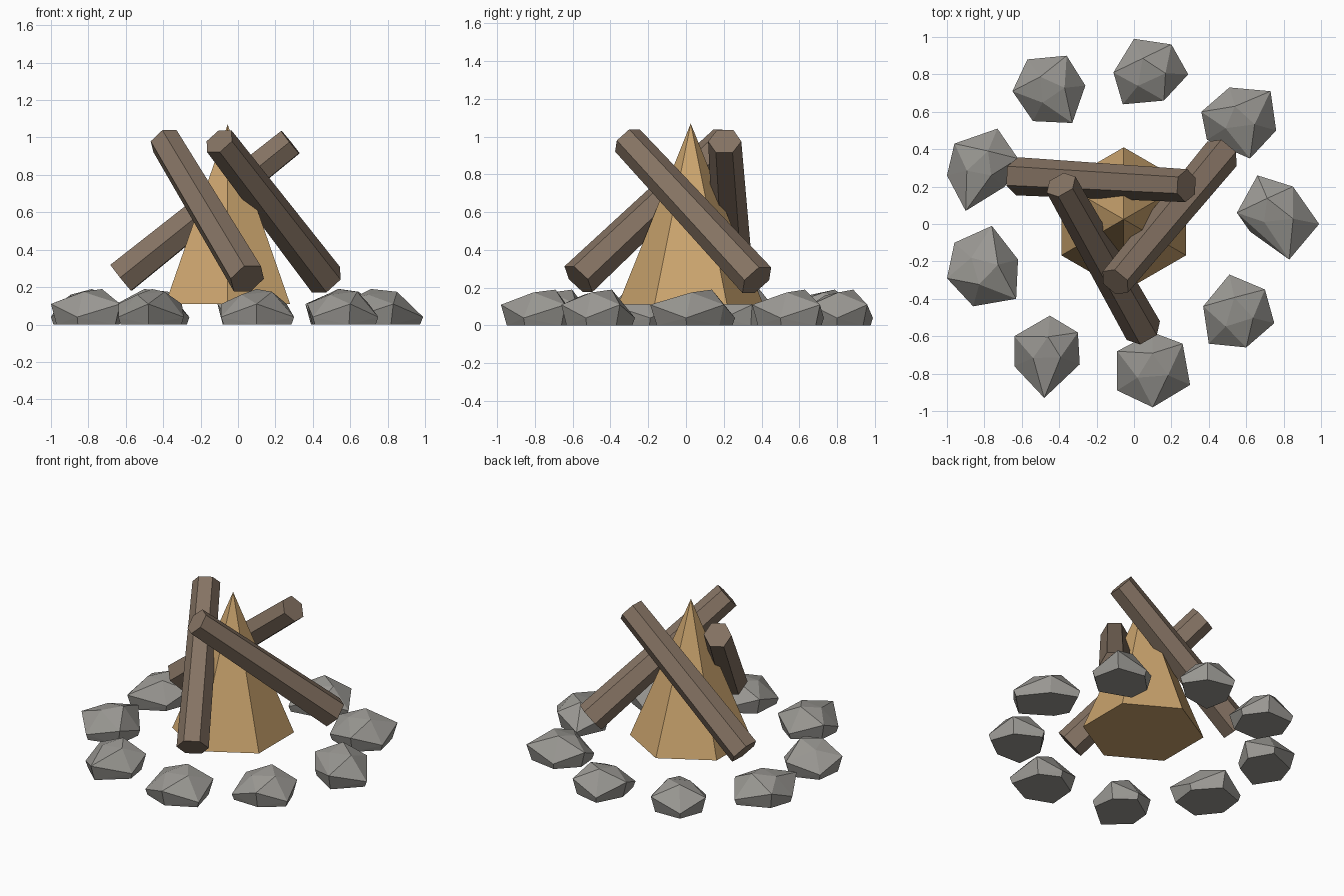
import bpy, bmesh, math
from mathutils import Vector

if "Cube" in bpy.data.objects:
    bpy.data.objects.remove(bpy.data.objects["Cube"])


def material(name, rgb):
    def lin(c):
        c /= 255
        return ((c + 0.055) / 1.055) ** 2.4 if c > 0.04 else c / 12.92
    m = bpy.data.materials.new(name)
    m.diffuse_color = (*[lin(c) for c in rgb], 1)
    m.use_nodes = True
    m.node_tree.nodes["Principled BSDF"].inputs["Base Color"].default_value = m.diffuse_color
    return m


BARK = material("bark brown", (133, 115, 99))
KINDLING = material("kindling tan", (203, 164, 110))
STONE = material("stone grey", (155, 153, 148))


def hull_object(name, points, mat):
    """Flat-faced convex solid around the points."""
    bm = bmesh.new()
    for p in points:
        bm.verts.new(p)
    res = bmesh.ops.convex_hull(bm, input=bm.verts[:])
    loose = [v for v in bm.verts if not v.link_faces]
    bmesh.ops.delete(bm, geom=loose, context='VERTS')
    bmesh.ops.dissolve_limit(bm, angle_limit=0.01, verts=bm.verts[:], edges=bm.edges[:])
    bmesh.ops.recalc_face_normals(bm, faces=bm.faces[:])
    mesh = bpy.data.meshes.new(name)
    bm.to_mesh(mesh)
    bm.free()
    mesh.materials.append(mat)
    obj = bpy.data.objects.new(name, mesh)
    bpy.context.collection.objects.link(obj)
    return obj


def hex_ring(center, u, v, r):
    return [center + r * (math.cos(k * math.pi / 3) * u + math.sin(k * math.pi / 3) * v)
            for k in range(6)]


X, Y, Z = Vector((1, 0, 0)), Vector((0, 1, 0)), Vector((0, 0, 1))

# Kindling cone: six-sided, pointed
hull_object("kindling_cone",
            hex_ring(Vector((-0.055, 0.025, 0.11)), Y, X, 0.385)
            + [Vector((-0.055, 0.025, 1.07))], KINDLING)

# Leaning logs: tapered six-sided prisms, thick end low
LOGS = [((-0.625, 0.255, 0.25), (0.28, 0.205, 0.975)),
        ((0.05, -0.57, 0.245), (-0.39, 0.21, 0.98)),
        ((0.47, 0.375, 0.24), (-0.10, -0.31, 0.98))]
for i, (low, high) in enumerate(LOGS):
    low, high = Vector(low), Vector(high)
    axis = (high - low).normalized()
    side = axis.cross(Z).normalized()
    up = side.cross(axis)
    hull_object(f"log_{i + 1}",
                hex_ring(low, side, up, 0.102) + hex_ring(high, side, up, 0.088), BARK)


def stone(name, outline, low):
    """Rock with a flat foot, a zigzag waist and a three-point crown."""
    c = sum((Vector(p) for p in outline), Vector((0, 0))) / 6
    pts = []
    crown = [0.19, 0.175, 0.16]
    for k, p in enumerate(outline):
        d = Vector(p) - c
        is_low = k % 2 == low
        pts.append((*p, 0.04 if is_low else 0.11))
        pts.append((*(c + d * (0.93 if is_low else 0.85)), 0))
        if is_low:
            pts.append((*(c + d * 0.42), crown[k // 2]))
    hull_object(name, pts, STONE)


# Ring of stones: six-point footprints
STONES = [
    [(-.57, .88), (-.36, .90), (-.26, .74), (-.33, .54), (-.54, .55), (-.65, .71)],
    [(0, .99), (.20, .96), (.29, .80), (.16, .66), (-.06, .64), (-.11, .81)],
    [(.51, .73), (.73, .71), (.76, .50), (.62, .35), (.39, .45), (.36, .60)],
    [(.66, .26), (.85, .20), (.99, 0), (.83, -.19), (.62, -.04), (.55, .06)],
    [(.51, -.27), (.70, -.35), (.75, -.53), (.60, -.66), (.40, -.64), (.37, -.44)],
    [(.10, -.58), (.26, -.64), (.30, -.86), (.10, -.98), (-.09, -.89), (-.09, -.68)],
    [(-.45, -.49), (-.30, -.58), (-.29, -.75), (-.48, -.93), (-.64, -.76), (-.64, -.60)],
    [(-.76, -.01), (-.62, -.19), (-.63, -.40), (-.86, -.44), (-1, -.29), (-.96, -.10)],
    [(-.73, .51), (-.62, .35), (-.69, .20), (-.90, .07), (-1, .26), (-.96, .43)],
]
for i, outline in enumerate(STONES):
    stone(f"stone_{i + 1}", outline, 1 if i == 7 else 0)
